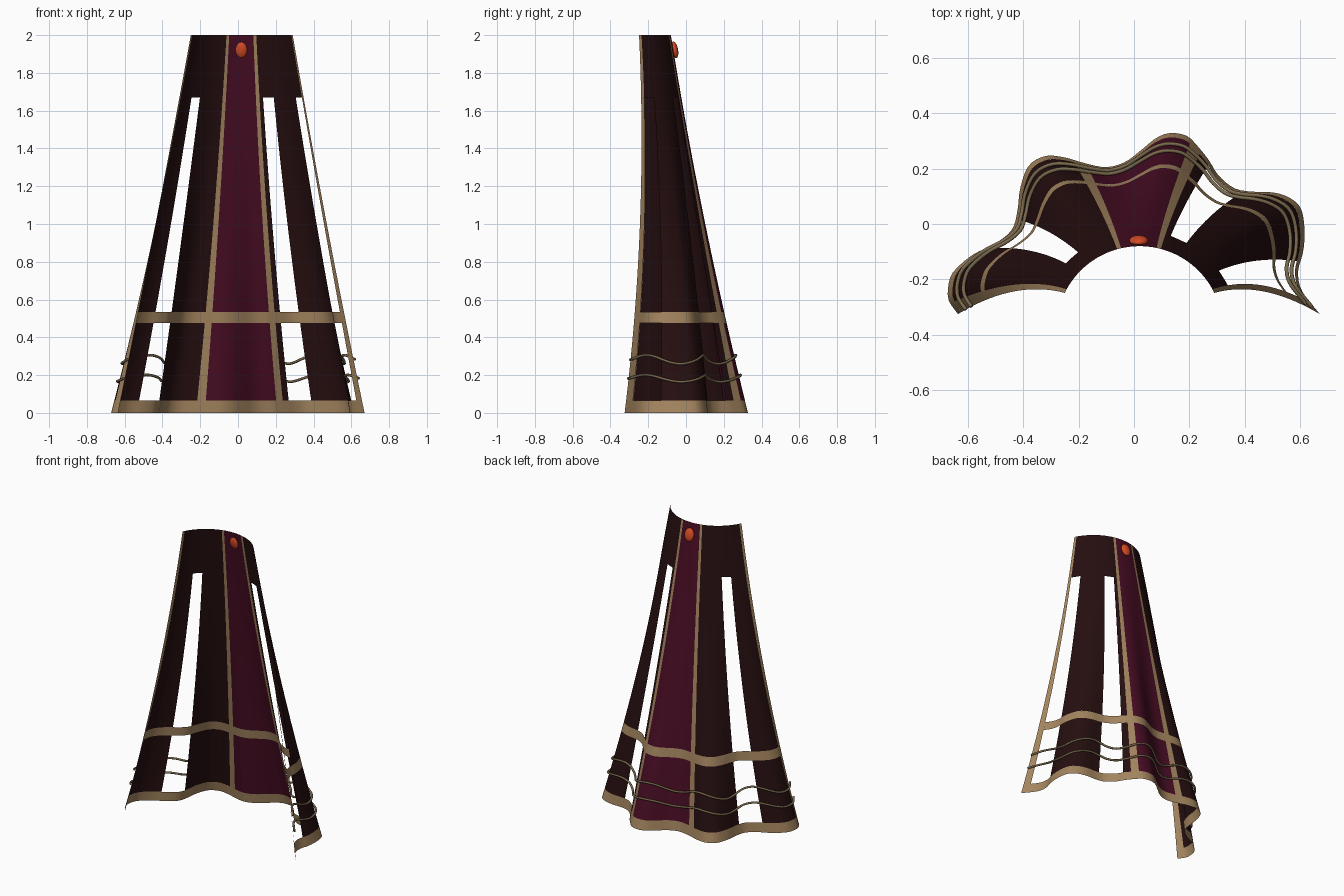
import bpy, math
from mathutils import Vector

cube = bpy.data.objects.get("Cube")
if cube:
    bpy.data.objects.remove(cube, do_unlink=True)


def material(name, r, g, b):
    m = bpy.data.materials.new(name)
    m.diffuse_color = (r, g, b, 1)
    m.use_nodes = True
    node = next(n for n in m.node_tree.nodes if n.type == 'BSDF_PRINCIPLED')
    node.inputs["Base Color"].default_value = (r, g, b, 1)
    return m


DARK = material("dark brown cloth", .019, .0045, .005)
WINE = material("wine cloth", .065, .004, .017)
GOLD = material("gold trim", .37, .235, .115)
CORD = material("dull gold cord", .2, .145, .075)
GEM = material("orange gem", .68, .07, .018)

# Wavy hem outline on the ground, from the right edge round the back to the left
HEM = [Vector(p) for p in (
    (-.635, -.325), (-.67, -.27), (-.665, -.2), (-.64, -.16), (-.58, -.11),
    (-.5, -.07), (-.44, -.02), (-.42, .05), (-.41, .13), (-.38, .21),
    (-.32, .245), (-.25, .24), (-.18, .22), (-.1, .205), (-.03, .225),
    (.03, .27), (.08, .31), (.13, .328), (.19, .318), (.23, .28), (.27, .23),
    (.305, .175), (.36, .13), (.42, .117), (.49, .115), (.55, .1), (.6, .06),
    (.615, -.02), (.61, -.1), (.592, -.17), (.605, -.24), (.67, -.325))]


def smooth_path(pts, n=8):
    """Curve through all points, with the length reached at each sample."""
    ext = [2 * pts[0] - pts[1]] + pts + [2 * pts[-1] - pts[-2]]
    out = []
    for a, b, c, d in zip(ext, ext[1:], ext[2:], ext[3:]):
        for i in range(n):
            s = i / n
            out.append(b + (c - a) * s / 2 + (a - 2.5 * b + 2 * c - d / 2) * s**2
                       + (1.5 * (b - c) + (d - a) / 2) * s**3)
    out.append(pts[-1])
    lengths = [0]
    for p, q in zip(out, out[1:]):
        lengths.append(lengths[-1] + (q - p).length)
    return out, lengths


PATH, LENGTHS = smooth_path(HEM)


def hem_at(u):
    goal = u * LENGTHS[-1]
    i = 0
    while i < len(PATH) - 2 and LENGTHS[i + 1] < goal:
        i += 1
    f = (goal - LENGTHS[i]) / (LENGTHS[i + 1] - LENGTHS[i])
    return PATH[i].lerp(PATH[i + 1], f)


def arc(u, cx, cy, radius, half):
    a = math.radians((2 * u - 1) * half)
    return Vector((cx + radius * math.sin(a), cy + radius * math.cos(a)))


def cloth(u, z):
    """Flared cone whose folds deepen toward the hem."""
    t = 1 - z / 2
    top = arc(u, .02, -.38, .3, 64)
    flare = arc(u, .01, -.43, .68, 66)
    p = top + (flare - top) * t + (hem_at(u) - flare) * t * t
    return Vector((p.x, p.y, z))


def patch(name, u0, u1, z0, z1, mat):
    nu = max(2, math.ceil((u1 - u0) * 110))
    nz = max(2, math.ceil((z1 - z0) * 12))
    verts = [cloth(u0 + (u1 - u0) * i / nu, z0 + (z1 - z0) * j / nz)
             for j in range(nz + 1) for i in range(nu + 1)]
    w = nu + 1
    faces = [(j * w + i + 1, j * w + i, (j + 1) * w + i, (j + 1) * w + i + 1)
             for j in range(nz) for i in range(nu)]
    mesh = bpy.data.meshes.new(name)
    mesh.from_pydata(verts, [], faces)
    mesh.materials.append(mat)
    mesh.shade_smooth()
    ob = bpy.data.objects.new(name, mesh)
    bpy.context.collection.objects.link(ob)


# Heights: hem, lower band, top of the slits, neckline
HEM_TOP, BAND_LOW, BAND_TOP, SLIT_TOP, NECK = .065, .475, .535, 1.67, 2
EDGE = .022

# Horizontal gold trim
patch("hem_trim", 0, 1, 0, HEM_TOP, GOLD)
patch("lower_band", EDGE, 1 - EDGE, BAND_LOW, BAND_TOP, GOLD)

# Upright gold trim, from the hem to the neckline
for name, a, b in (("right_edge_trim", 0, EDGE), ("left_edge_trim", 1 - EDGE, 1)):
    patch(name, a, b, HEM_TOP, NECK, GOLD)

# Cloth panels and seams; the gaps between them below the yoke are the slits
strips = (("right_front_panel", EDGE, .14, DARK), ("right_back_panel", .212, .378, DARK),
          ("right_seam", .378, .4, GOLD), ("centre_back_panel", .4, .592, WINE),
          ("left_seam", .592, .616, GOLD), ("left_seam_border", .616, .64, DARK),
          ("left_back_panel", .715, .903, DARK))
for name, a, b, mat in strips:
    patch(name + "_lower", a, b, HEM_TOP, BAND_LOW, mat)
    patch(name + "_upper", a, b, BAND_TOP, SLIT_TOP, mat)

# Yoke above the slits
for name, a, b, mat in (("right_yoke", EDGE, .378, DARK), ("right_seam_top", .378, .4, GOLD),
                        ("centre_yoke", .4, .592, WINE), ("left_seam_top", .592, .616, GOLD),
                        ("left_yoke", .616, 1 - EDGE, DARK)):
    patch(name, a, b, SLIT_TOP, NECK, mat)


# Two wavy cords lying on the outside of the cloth
def cord(name, height, swing, n=120):
    curve = bpy.data.curves.new(name, 'CURVE')
    curve.dimensions = '3D'
    curve.bevel_depth = .007
    curve.bevel_resolution = 2
    curve.use_fill_caps = True
    line = curve.splines.new('POLY')
    line.points.add(n)
    for i, point in enumerate(line.points):
        u = i / n
        z = height + swing * math.cos(10 * math.pi * (u - .15))
        along = cloth(min(u + .01, 1), z) - cloth(max(u - .01, 0), z)
        out = Vector((-along.y, along.x, 0)).normalized()
        point.co = (*(cloth(u, z) + out * .01), 1)
    curve.materials.append(mat_cord)
    bpy.context.collection.objects.link(bpy.data.objects.new(name, curve))


mat_cord = CORD
cord("upper_cord", .283, .023)
cord("lower_cord", .183, .018)

# Oval gem at the nape
bpy.ops.mesh.primitive_uv_sphere_add(segments=24, ring_count=14, radius=1,
                                     location=(.017, -.06, 1.922))
gem = bpy.context.object
gem.name = "nape_gem"
gem.scale = (.034, .018, .045)
gem.rotation_euler.x = math.radians(11)
gem.data.materials.append(GEM)
bpy.ops.object.shade_smooth()
